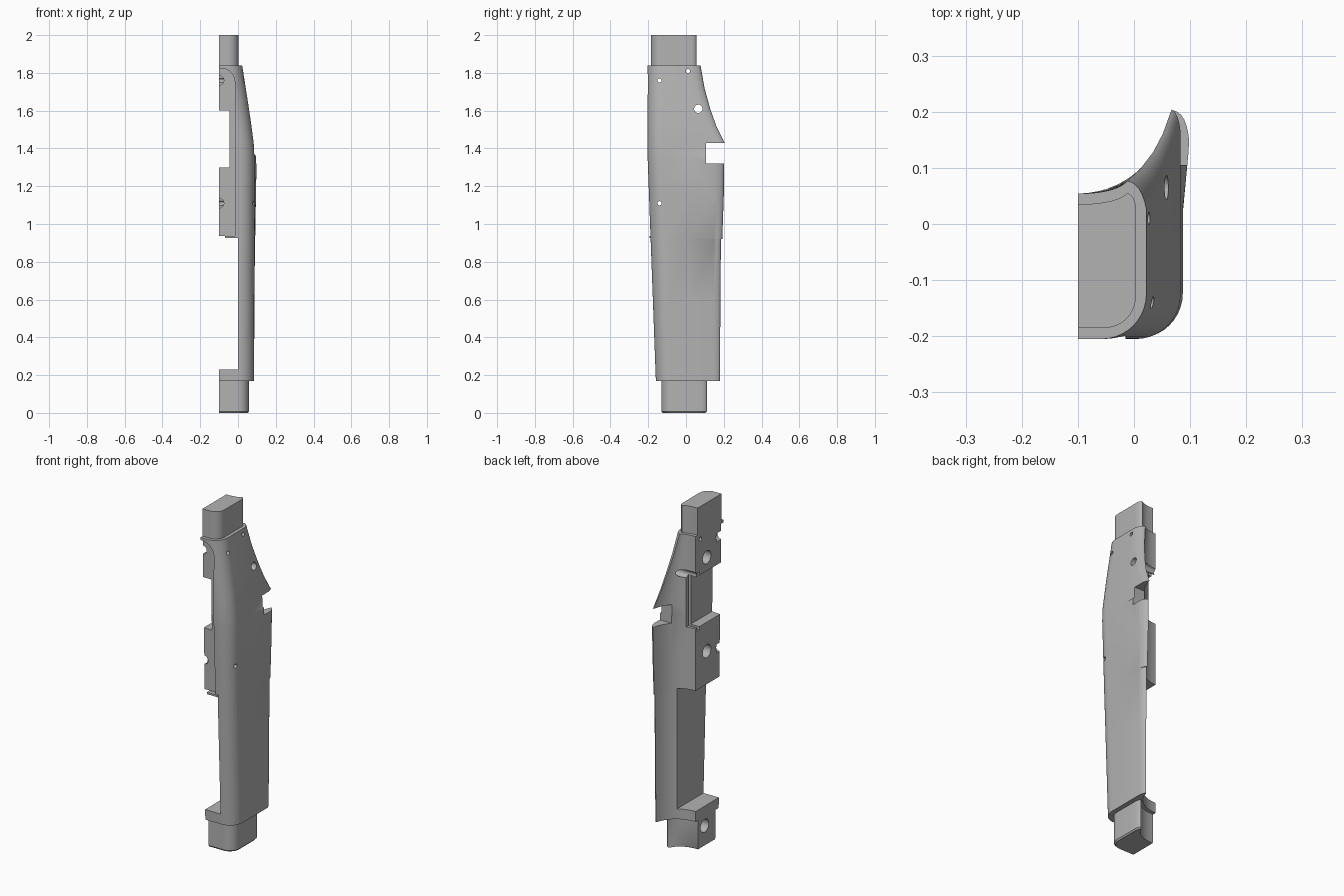
import bpy, bmesh, math
from mathutils import Vector, Matrix

cube = bpy.data.objects.get("Cube")
if cube:
    bpy.data.objects.remove(cube, do_unlink=True)

grey = bpy.data.materials.new("mid_grey")
grey.use_nodes = True
COLOUR = (0.45, 0.45, 0.45, 1)
grey.diffuse_color = COLOUR
grey.node_tree.nodes["Principled BSDF"].inputs["Base Color"].default_value = COLOUR
CUT = -0.1  # flat mating plane of the half shell


def make(name, bm):
    bmesh.ops.recalc_face_normals(bm, faces=bm.faces)
    mesh = bpy.data.meshes.new(name)
    bm.to_mesh(mesh)
    bm.free()
    mesh.materials.append(grey)
    obj = bpy.data.objects.new(name, mesh)
    bpy.context.collection.objects.link(obj)
    return obj


def bezier(a, b, c, n):
    a, b, c = Vector(a), Vector(b), Vector(c)
    return [a * (1 - t) ** 2 + b * 2 * t * (1 - t) + c * t * t for t in (i / n for i in range(n + 1))]


def section(xo, yf, yb, sx, tip_in, root, r, drop):
    """Half outline: rounded front corner, flat side, rear fin, hollow back."""
    pts = [Vector((CUT, yf))]
    for i in range(11):
        a = math.pi / 2 * i / 10
        pts.append(Vector((xo - r + r * math.sin(a), yf + r - r * math.cos(a))))
    tip = Vector((xo - tip_in, yb))
    shoulder = Vector((sx, yb - drop))
    pts.append(Vector((xo, min(0.02, yb - drop - 0.02))))
    pts += bezier(shoulder, (sx - 0.25 * tip_in, yb - drop * 0.1), tip, 6)
    bend = (CUT + (tip.x - CUT) * 0.78, root + 0.04 * (yb - root))
    pts += bezier(tip, bend, (CUT, root), 14)[1:]
    return pts


def loft(name, levels):
    bm = bmesh.new()
    rings = [[bm.verts.new((p.x, p.y, z)) for p in section(*args)] for z, *args in levels]
    n = len(rings[0])
    for low, high in zip(rings, rings[1:]):
        for i in range(n):
            j = (i + 1) % n
            bm.faces.new((low[i], low[j], high[j], high[i]))
    bm.faces.new(rings[0])
    bm.faces.new(rings[-1])
    return make(name, bm)


def box(name, lo, hi):
    bm = bmesh.new()
    bmesh.ops.create_cube(bm, size=1)
    lo, hi = Vector(lo), Vector(hi)
    for v in bm.verts:
        v.co = Vector([lo[k] + (v.co[k] + 0.5) * (hi[k] - lo[k]) for k in range(3)])
    return make(name, bm)


def drill(name, centre, radius, length, axis):
    bm = bmesh.new()
    bmesh.ops.create_cone(bm, cap_ends=True, segments=28, radius1=radius, radius2=radius, depth=length)
    turn = Matrix.Rotation(math.pi / 2, 4, "Y" if axis == "X" else "X")
    bmesh.ops.transform(bm, matrix=Matrix.Translation(centre) @ turn, verts=bm.verts)
    return make(name, bm)


def cut(target, cutter):
    mod = target.modifiers.new("cut", "BOOLEAN")
    mod.operation = "DIFFERENCE"
    mod.solver = "EXACT"
    mod.object = cutter
    bpy.context.view_layer.objects.active = target
    bpy.ops.object.modifier_apply(modifier=mod.name)
    bpy.data.objects.remove(cutter, do_unlink=True)


def front_y(z):
    return -0.205 if z > 1.4 else -0.205 + (1.4 - z) * 0.037


# Main shell
levels = []
for z, xo, yb, sx, tip_in, drop in (
        (0.17, 0.085, 0.18, 0.085, 0.016, 0.035),
        (0.60, 0.086, 0.182, 0.087, 0.016, 0.035),
        (0.92, 0.087, 0.185, 0.09, 0.016, 0.035),
        (0.921, 0.087, 0.192, 0.091, 0.016, 0.045),
        (1.15, 0.087, 0.2, 0.095, 0.016, 0.05),
        (1.36, 0.087, 0.203, 0.099, 0.016, 0.055),
        (1.37, 0.086, 0.209, 0.086, 0.016, 0.04),
        (1.43, 0.083, 0.204, 0.083, 0.016, 0.04),
        (1.52, 0.071, 0.16, 0.071, 0.02, 0.04),
        (1.61, 0.058, 0.128, 0.058, 0.024, 0.042),
        (1.72, 0.041, 0.098, 0.041, 0.03, 0.046),
        (1.84, 0.022, 0.077, 0.022, 0.034, 0.05)):
    levels.append((z, xo, front_y(z), yb, sx, tip_in, 0.054, 0.08, drop))
body = loft("main_shell", levels)

# Pegs at both ends
loft("top_peg", [(z, 0.003, -0.185, 0.055, 0.003, 0.015, 0.035, 0.055, 0.022) for z in (1.83, 2.0)])
bottom_peg = loft("bottom_peg", [
    (0.0, 0.052, -0.124, 0.104, 0.052, 0.014, 0.03, 0.06, 0.03),
    (0.008, 0.058, -0.13, 0.11, 0.058, 0.014, 0.034, 0.06, 0.03),
    (0.18, 0.058, -0.13, 0.11, 0.058, 0.014, 0.034, 0.06, 0.03)])

# Open bays between the mounting blocks, and the rear notch
cut(body, box("lower_bay", (-0.2, -0.4, 0.23), (0.0, 0.4, 0.937)))
cut(body, box("upper_bay", (-0.2, -0.4, 1.3), (-0.045, 0.4, 1.6)))
cut(body, box("fin_notch", (-0.02, 0.105, 1.32), (0.3, 0.4, 1.43)))
cut(body, box("rear_groove", (-0.2, 0.02, 1.28), (-0.025, 0.04, 1.62)))

# Shallow front recess with one rounded upper corner
outline = [Vector((-0.2, 0.9)), Vector((-0.015, 0.9)), Vector((-0.015, 1.4))]
outline += bezier((-0.015, 1.73), (-0.015, 1.825), (-0.1, 1.825), 8) + [Vector((-0.2, 1.825))]
bm = bmesh.new()
near = [bm.verts.new((p.x, -0.4, p.y)) for p in outline]
far = [bm.verts.new((p.x, front_y(p.y) + 0.022, p.y)) for p in outline]
for i in range(len(outline)):
    j = (i + 1) % len(outline)
    bm.faces.new((near[i], near[j], far[j], far[i]))
bm.faces.new(near)
bm.faces.new(far)
bmesh.ops.triangulate(bm, faces=[f for f in bm.faces if len(f.verts) == 4])
cut(body, make("front_recess", bm))

# Bolt sockets in the mating faces and half round notches in front
for z in (1.68, 1.13):
    cut(body, drill("socket", (CUT, -0.05, z), 0.038, 0.12, "X"))
for z in (1.76, 1.11):
    cut(body, drill("half_notch", (CUT, -0.18, z), 0.025, 0.08, "Y"))
cut(bottom_peg, drill("socket", (CUT, -0.03, 0.115), 0.038, 0.12, "X"))

# Small holes right through the side
for y, z, radius in ((-0.14, 1.76, 0.011), (0.01, 1.81, 0.011), (0.065, 1.61, 0.022), (-0.14, 1.11, 0.011)):
    cut(body, drill("side_hole", (0, y, z), radius, 0.6, "X"))

# Thin ledge under the lower mounting block
box("front_ledge", (-0.068, -0.192, 0.926), (0.005, -0.15, 0.937))

for obj in bpy.context.scene.objects:
    if obj.type == "MESH" and obj.data.materials and obj.data.materials[0] == grey:
        bpy.ops.object.select_all(action="DESELECT")
        obj.select_set(True)
        bpy.context.view_layer.objects.active = obj
        bpy.ops.object.shade_smooth_by_angle(angle=math.radians(30))
